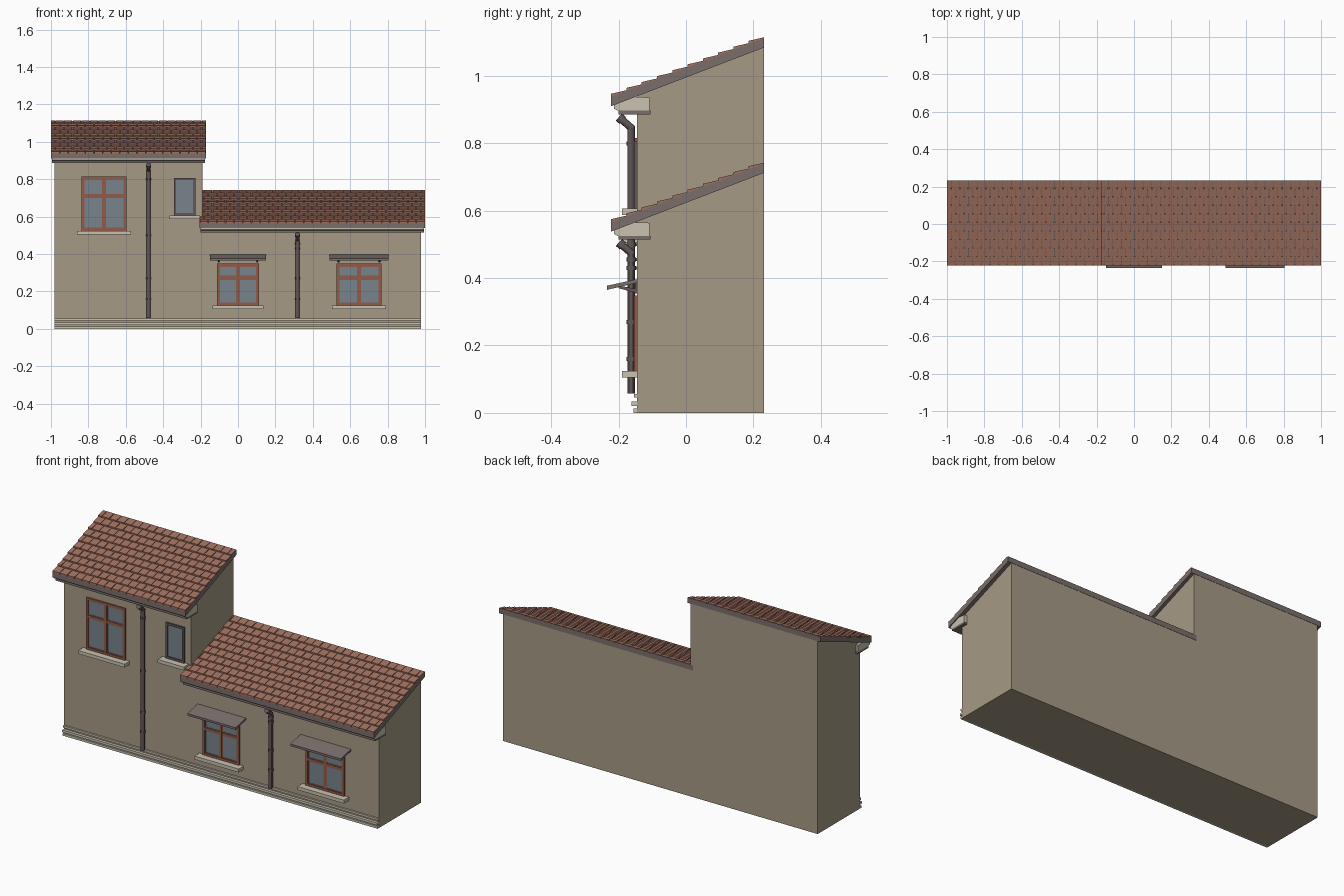
import bpy, bmesh
from mathutils import Vector

if "Cube" in bpy.data.objects:
    bpy.data.objects.remove(bpy.data.objects["Cube"], do_unlink=True)


def material(name, r, g, b):
    lin = [(c / 255 / 12.92) if c < 11 else ((c / 255 + 0.055) / 1.055) ** 2.4 for c in (r, g, b)]
    m = bpy.data.materials.new(name)
    m.use_nodes = True
    m.diffuse_color = (*lin, 1)
    m.node_tree.nodes["Principled BSDF"].inputs["Base Color"].default_value = (*lin, 1)
    return m


WALL = material("tan_render", 166, 154, 134)
STONE = material("pale_stone", 200, 194, 176)
TILE = material("clay_tile", 160, 112, 96)
TRIM = material("grey_brown_trim", 122, 111, 108)
PIPE = material("dark_metal", 98, 87, 86)
FRAME = material("red_brown_wood", 146, 92, 74)
GLASS = material("blue_grey_glass", 120, 131, 140)

BACK, FACE, EAVE = 0.231, -0.145, -0.222   # back wall, front wall, eave in y
SLOPE = 0.385


def prism(bm, profile, x0, x1):
    """Extrude a (y, z) outline along x."""
    a = [bm.verts.new((x0, y, z)) for y, z in profile]
    b = [bm.verts.new((x1, y, z)) for y, z in profile]
    bm.faces.new(a)
    bm.faces.new(b[::-1])
    n = len(a)
    for i in range(n):
        j = (i + 1) % n
        bm.faces.new((a[i], b[i], b[j], a[j]))


def box(bm, x0, x1, y0, y1, z0, z1):
    prism(bm, [(y0, z0), (y1, z0), (y1, z1), (y0, z1)], x0, x1)


def tube(bm, p, q, radius, sides=12):
    p, q = Vector(p), Vector(q)
    d = q - p
    rot = d.to_track_quat('Z', 'Y').to_matrix().to_4x4()
    rot.translation = (p + q) / 2
    bmesh.ops.create_cone(bm, cap_ends=True, segments=sides, radius1=radius,
                          radius2=radius, depth=d.length, matrix=rot)


def finish(name, bm, mat, smooth=False):
    bmesh.ops.recalc_face_normals(bm, faces=bm.faces)
    mesh = bpy.data.meshes.new(name)
    bm.to_mesh(mesh)
    bm.free()
    mesh.materials.append(mat)
    ob = bpy.data.objects.new(name, mesh)
    bpy.context.collection.objects.link(ob)
    if smooth:
        bpy.ops.object.select_all(action='DESELECT')
        ob.select_set(True)
        bpy.context.view_layer.objects.active = ob
        bpy.ops.object.shade_smooth_by_angle()
    return ob


def block(name, wall_x, roof_x, eave_z):
    """One wing: walls, sloped roof slab, tiles and cornice."""
    def top(y):
        return eave_z + SLOPE * (y - EAVE)

    def under(y):
        return top(y) - 0.028

    bm = bmesh.new()
    prism(bm, [(FACE, 0), (BACK, 0), (BACK, under(BACK) + 0.002), (FACE, under(FACE) + 0.002)], *wall_x)
    finish(name + "_walls", bm, WALL)

    bm = bmesh.new()
    prism(bm, [(EAVE, under(EAVE)), (BACK + 0.001, under(BACK)),
               (BACK + 0.001, top(BACK)), (EAVE, top(EAVE))], *roof_x)
    finish(name + "_roof_slab", bm, TRIM)

    # Overlapping rows of tiles in running bond
    bm = bmesh.new()
    rows, gap = 10, 0.0015
    pitch = (BACK - EAVE) / rows
    x0, x1 = roof_x
    cols = round((x1 - x0) / 0.046)
    width = (x1 - x0) / cols
    for r in range(rows):
        y0 = EAVE + r * pitch
        y1 = y0 + pitch
        outline = [(y0, top(y0) - 0.001), (y1, top(y1) - 0.001),
                   (y1, top(y1) + 0.002), (y0, top(y0) + 0.009)]
        shift = 0.5 * (r % 2)
        for c in range(cols + r % 2):
            a = max(x0, x0 + (c - shift) * width + gap)
            b = min(x1, x0 + (c + 1 - shift) * width - gap)
            prism(bm, outline, a, b)
    finish(name + "_roof_tiles", bm, TILE)

    # Stone cornice with a dark strip beneath
    base = eave_z - 0.041
    ends = (x0 + 0.005, x1 - 0.005)
    bm = bmesh.new()
    prism(bm, [(-0.203, base), (-0.108, base), (-0.108, base + 0.039), (-0.15, under(-0.15)),
               (-0.214, under(-0.214)), (-0.214, base + 0.006)], *ends)
    finish(name + "_cornice", bm, STONE)
    bm = bmesh.new()
    box(bm, *ends, -0.201, -0.106, base - 0.011, base)
    finish(name + "_cornice_strip", bm, TRIM)


block("tall_wing", (-0.981, -0.19), (-1.0, -0.172), 0.938)
block("low_wing", (-0.19, 0.978), (-0.206, 1.0), 0.566)

# Plinth bands along the front
bm = bmesh.new()
for z0, z1, out in ((0.0, 0.013, 0.011), (0.021, 0.034, 0.016), (0.045, 0.056, 0.010)):
    box(bm, -0.981, 0.978, FACE - out, FACE + 0.002, z0, z1)
finish("plinth_bands", bm, STONE)


def rim(bm, x0, x1, z0, z1, w, front):
    """Four bars around an opening."""
    back = FACE + 0.002
    box(bm, x0, x0 + w, front, back, z0, z1)
    box(bm, x1 - w, x1, front, back, z0, z1)
    box(bm, x0 + w, x1 - w, front, back, z0, z0 + w)
    box(bm, x0 + w, x1 - w, front, back, z1 - w, z1)


def window(name, x0, x1, z0, z1, mat, transom=None, sill=0.024):
    bm = bmesh.new()
    box(bm, x0 + 0.004, x1 - 0.004, FACE - 0.003, FACE + 0.002, z0 + 0.004, z1 - 0.004)
    finish(name + "_glass", bm, GLASS)
    bm = bmesh.new()
    rim(bm, x0, x1, z0, z1, 0.012, FACE - 0.009)
    if transom:
        mid, h = (x0 + x1) / 2, 0.006
        box(bm, mid - h, mid + h, FACE - 0.008, FACE, z0 + 0.012, z1 - 0.012)
        box(bm, x0 + 0.012, x1 - 0.012, FACE - 0.0075, FACE, transom - h, transom + h)
        # Slim sashes inside each light
        for a, b in ((x0 + 0.012, mid - h), (mid + h, x1 - 0.012)):
            for c, d in ((z0 + 0.012, transom - h), (transom + h, z1 - 0.012)):
                rim(bm, a, b, c, d, 0.005, FACE - 0.005)
    finish(name + "_frame", bm, mat)
    bm = bmesh.new()
    box(bm, x0 - sill, x1 + sill, -0.19, FACE + 0.002, z0 - 0.019, z0)
    finish(name + "_sill", bm, STONE)


window("large_window", -0.837, -0.596, 0.524, 0.815, FRAME, 0.711)
window("narrow_window", -0.343, -0.228, 0.606, 0.807, PIPE)
LOW = {"middle_window": (-0.113, 0.113), "left_window": (0.527, 0.767)}
for name, (x0, x1) in LOW.items():
    window(name, x0, x1, 0.124, 0.348, FRAME, 0.273)
    # Sloping canopy on two struts
    bm = bmesh.new()
    prism(bm, [(-0.235, 0.365), (FACE, 0.386), (FACE, 0.397), (-0.235, 0.377)], x0 - 0.037, x1 + 0.037)
    finish(name + "_canopy", bm, TRIM)
    bm = bmesh.new()
    for x in (x0 + 0.01, x1 - 0.01):
        prism(bm, [(FACE, 0.355), (FACE, 0.367), (-0.2, 0.378), (-0.2, 0.37)], x - 0.005, x + 0.005)
        box(bm, x - 0.005, x + 0.005, FACE - 0.006, FACE, 0.355, 0.388)
    finish(name + "_canopy_struts", bm, PIPE)


def downpipe(name, x, top, collars):
    bm = bmesh.new()
    y, r = -0.163, 0.011
    tube(bm, (x, y, 0.058), (x, y, top - 0.03), r)
    tube(bm, (x, y + 0.005, top - 0.036), (x, y - 0.034, top - 0.002), r)
    tube(bm, (x, y - 0.024, top - 0.011), (x, y - 0.036, top), r + 0.003)
    for z in collars:
        tube(bm, (x, y, z - 0.006), (x, y, z + 0.006), r + 0.003)
        box(bm, x - 0.005, x + 0.005, y, FACE, z - 0.005, z + 0.005)
    finish(name, bm, PIPE, smooth=True)


downpipe("tall_downpipe", -0.478, 0.878, (0.16, 0.27, 0.5, 0.8))
downpipe("low_downpipe", 0.318, 0.506, (0.16, 0.27, 0.43, 0.455))
